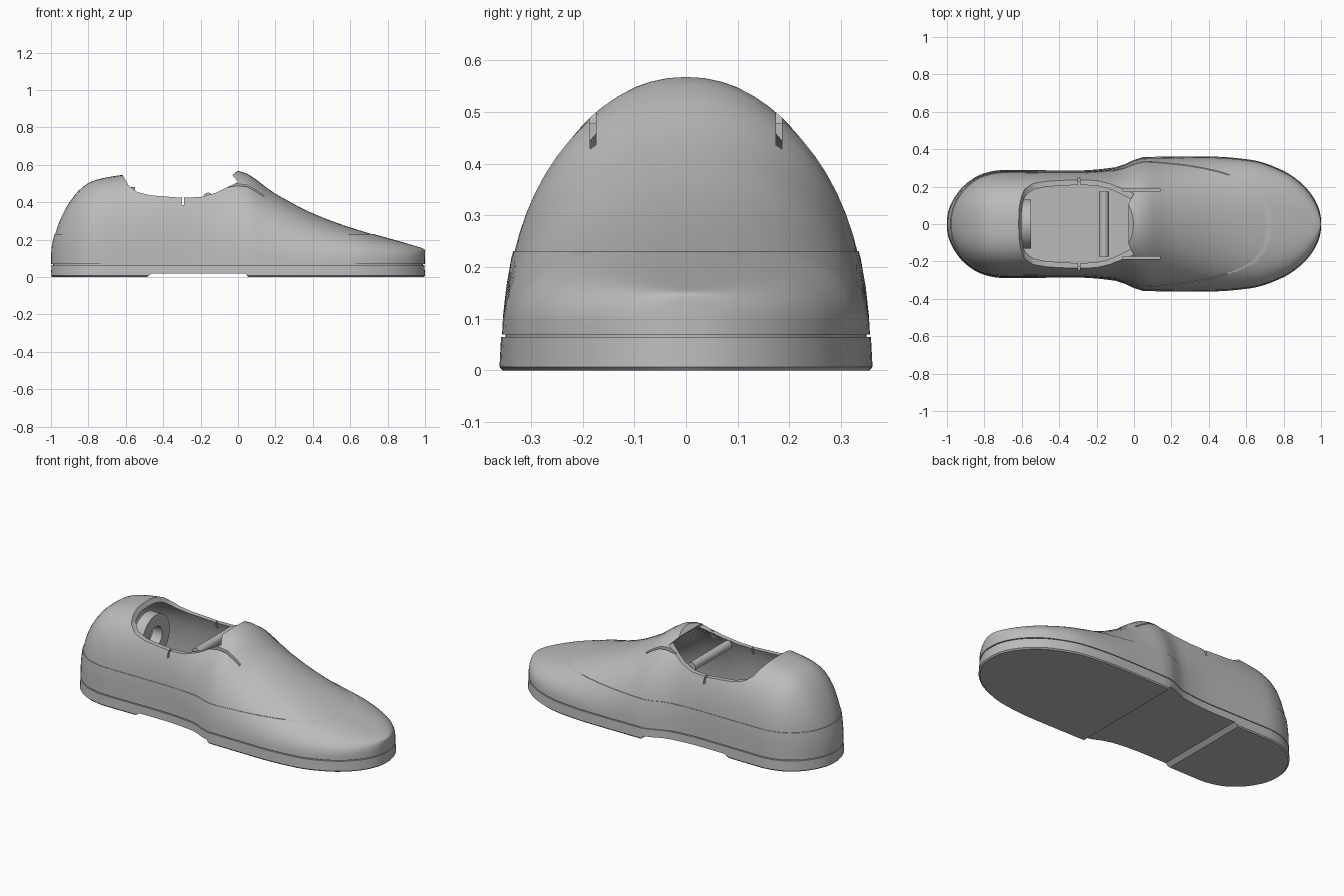
import bpy, bmesh, math
from mathutils import Vector

cube = bpy.data.objects.get("Cube")
if cube:
    bpy.data.objects.remove(cube, do_unlink=True)

grey = bpy.data.materials.new("shoe grey")
grey.use_nodes = True
grey.diffuse_color = (0.5, 0.5, 0.5, 1)
grey.node_tree.nodes["Principled BSDF"].inputs["Base Color"].default_value = (0.5, 0.5, 0.5, 1)

# Shape keys along the length: heel at -1, toe at +1
WIDTH = [(-1, 0.01), (-0.97, 0.12), (-0.9, 0.21), (-0.8, 0.268), (-0.7, 0.285), (-0.3, 0.283),
         (-0.1, 0.3), (0.06, 0.355), (0.4, 0.357), (0.62, 0.34), (0.8, 0.28), (0.9, 0.21), (0.97, 0.12), (1, 0.01)]
HEIGHT = [(-1, 0.12), (-0.985, 0.22), (-0.95, 0.32), (-0.9, 0.41), (-0.84, 0.48), (-0.78, 0.518),
          (-0.62, 0.55), (-0.3, 0.58), (0, 0.572), (0.2, 0.45), (0.4, 0.345), (0.6, 0.27), (0.8, 0.21), (0.95, 0.167), (1, 0.145)]
ROUND = [(-1, 2.3), (-0.6, 2.8), (-0.3, 2.8), (0, 2.05), (0.4, 2.1), (0.7, 2.5), (1, 3.5)]


def key(table, t):
    """Smooth interpolation of a table, in the angle whose cosine gives x."""
    ts = [math.acos(-x) for x, _ in table]
    vs = [v for _, v in table]
    i = max(0, min(len(ts) - 2, sum(a <= t for a in ts) - 1))
    step = [(vs[k + 1] - vs[k]) / (ts[k + 1] - ts[k]) for k in range(len(ts) - 1)]

    def slope(k):
        if k == 0 or k == len(step):
            return step[min(k, len(step) - 1)]
        a, b = step[k - 1], step[k]
        return 2 * a * b / (a + b) if a * b > 0 else 0

    d = ts[i + 1] - ts[i]
    u = min(1, max(0, (t - ts[i]) / d))
    return ((1 + 2 * u) * (1 - u) ** 2 * vs[i] + u * (1 - u) ** 2 * d * slope(i)
            + u * u * (3 - 2 * u) * vs[i + 1] + u * u * (u - 1) * d * slope(i + 1))


def make(name, bm):
    bmesh.ops.recalc_face_normals(bm, faces=bm.faces)
    me = bpy.data.meshes.new(name)
    bm.to_mesh(me)
    bm.free()
    me.materials.append(grey)
    ob = bpy.data.objects.new(name, me)
    bpy.context.collection.objects.link(ob)
    return ob


def skin(name, rings):
    """Closed solid through a list of equal rings."""
    bm = bmesh.new()
    rows = [[bm.verts.new(p) for p in ring] for ring in rings]
    n = len(rows[0])
    for a, b in zip(rows, rows[1:]):
        for j in range(n):
            k = (j + 1) % n
            bm.faces.new((a[j], a[k], b[k], b[j]))
    bm.faces.new(rows[0])
    bm.faces.new(rows[-1])
    return make(name, bm)


def loft(name, inset, base, stations=64, points=32):
    """Shoe-shaped body made of rounded sections, shrunk by the inset."""
    rings = []
    for i in range(stations + 1):
        t = math.pi * i / stations
        w = max(0.006, key(WIDTH, t) - inset)
        h = max(base + 0.015, key(HEIGHT, t) - inset)
        p = 2 / key(ROUND, t)
        ring = []
        for j in range(points + 1):
            a = math.pi * j / points
            c, s = math.cos(a), max(0, math.sin(a))
            ring.append((-math.cos(t) * (1 - max(0, inset)),
                         math.copysign(abs(c) ** p, c) * w, base + (h - base) * s ** p))
        rings.append(ring)
    return skin(name, rings)


def slab(name, layers, count=64):
    """Stack of footprint outlines given as (height, inset)."""
    half = [math.pi * i / count for i in range(count + 1)]
    rings = []
    for z, inset in layers:
        side = [(-math.cos(t) * (1 - inset), max(0.005, key(WIDTH, t) + 0.004 - inset)) for t in half]
        rings.append([(x, y, z) for x, y in side] + [(x, -y, z) for x, y in reversed(side)])
    return skin(name, rings)


def prism(name, profile, y0, y1):
    """Side profile in x and z, extended across y."""
    return skin(name, [[(x, y, z) for x, z in profile] for y in (y0, y1)])


def box(name, x0, x1, y0, y1, z0, z1):
    return prism(name, [(x0, z0), (x1, z0), (x1, z1), (x0, z1)], y0, y1)


def carve(ob, cutters):
    bpy.context.view_layer.objects.active = ob
    for c in cutters:
        c.hide_render = True
        m = ob.modifiers.new("cut", "BOOLEAN")
        m.operation, m.solver, m.object = "DIFFERENCE", "EXACT", c
        bpy.ops.object.modifier_apply(modifier=m.name)


def tube(name, centre, axis, radius, length, hole=0, sides=32):
    """Cylinder or ring along an axis."""
    q = Vector(axis).to_track_quat("Z", "Y")

    def circle(r, z):
        return [Vector(centre) + q @ Vector((r * math.cos(2 * math.pi * i / sides),
                                            r * math.sin(2 * math.pi * i / sides), z)) for i in range(sides)]
    h = length / 2
    ob = skin(name, [circle(radius, -h), circle(radius, h)])
    if hole:
        core = skin("ring_core", [circle(hole, -length), circle(hole, length)])
        carve(ob, [core])
        bpy.data.objects.remove(core, do_unlink=True)
    return ob


# Upper: hollow shell with foot opening, tongue slits and side notches
upper = loft("upper", 0.004, 0.07)
hollow = loft("hollow", 0.03, 0.085)
opening = prism("opening", [(-0.62, 0.7), (-0.62, 0.552), (-0.585, 0.49), (-0.54, 0.455), (-0.47, 0.437),
                            (-0.3, 0.424), (-0.2, 0.428), (-0.12, 0.45), (0, 0.508), (-0.03, 0.545),
                            (0.005, 0.575), (0.005, 0.7)], -0.5, 0.5)
cutters = [hollow, opening]
for s in (-1, 1):
    cutters.append(box("slit", -0.06, 0.14, s * 0.18 - 0.006, s * 0.18 + 0.006, 0.36, 0.7))
    cutters.append(box("notch", -0.3, -0.29, s * 0.25 - 0.08, s * 0.25 + 0.08, 0.385, 0.6))
carve(upper, cutters)

# Lower guard band, ending in the seam around the shoe and over the toe
guard = loft("guard_band", 0.001, 0.07)
above = box("above_band", -2, 2, -1, 1, 0.231, 1)
carve(guard, [above, hollow])

# Sole with raised arch, and a recessed welt above it
sole = slab("sole", [(0, 0.006), (0.007, 0), (0.065, 0.003)])
arch = prism("arch", [(-0.5, -0.01), (-0.46, 0.02), (0.04, 0.02), (0.06, -0.01)], -0.5, 0.5)
carve(sole, [arch])
welt = slab("welt", [(0.06, 0.012), (0.078, 0.012)])

# Inside fittings: cross bar under the tongue and ring at the heel
bar = tube("cross_bar", (-0.16, 0, 0.425), (0, 1, 0), 0.026, 0.35)
ring = tube("heel_ring", (-0.583, 0, 0.35), (1, 0, 0), 0.132, 0.066, hole=0.06)

for c in cutters + [above, arch]:
    bpy.data.objects.remove(c, do_unlink=True)

bpy.ops.object.select_all(action="DESELECT")
for ob in (upper, guard, sole, welt, bar, ring):
    ob.select_set(True)
bpy.context.view_layer.objects.active = upper
bpy.ops.object.shade_smooth_by_angle(angle=math.radians(35))
